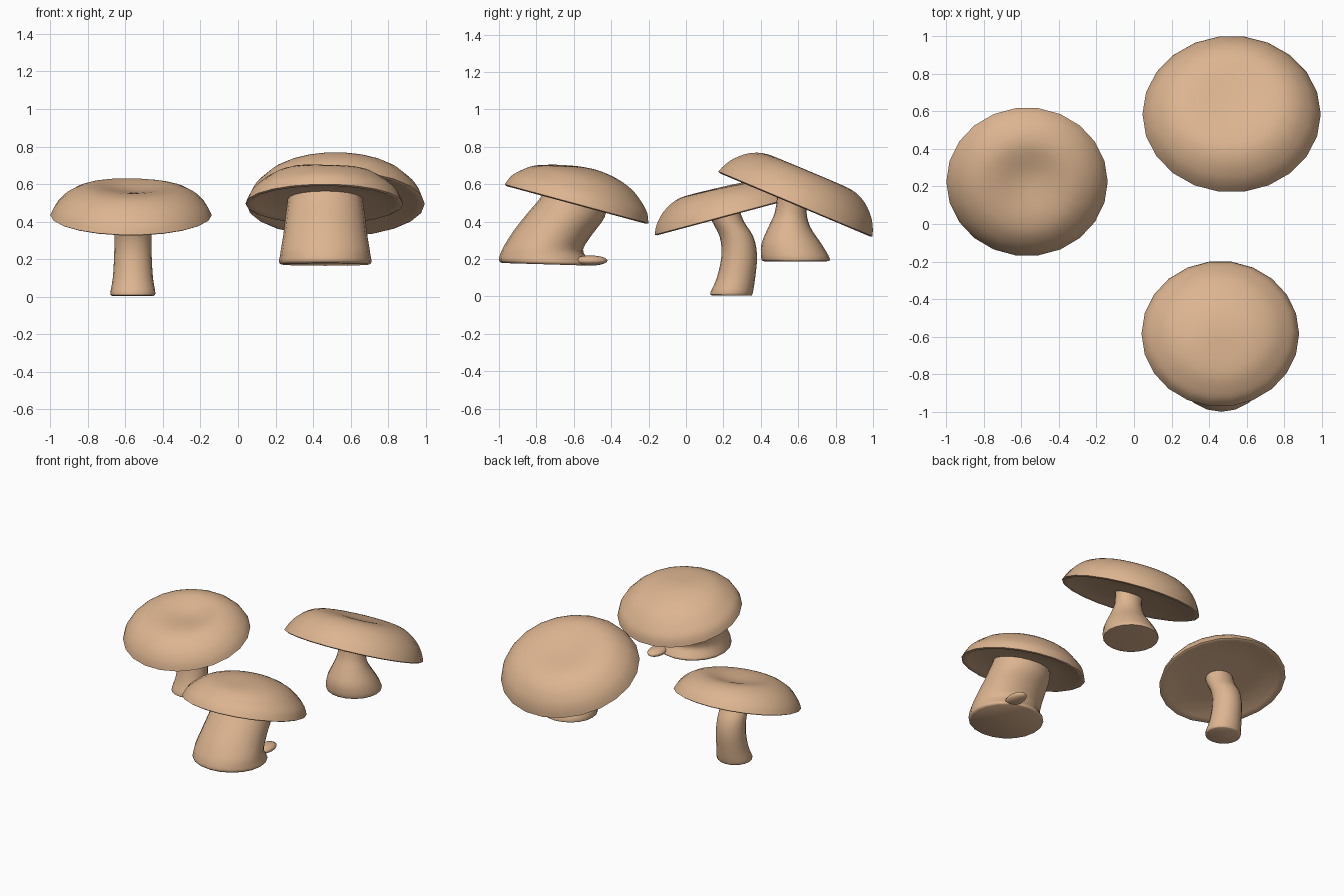
import bpy, bmesh, math
from mathutils import Vector, Matrix

if "Cube" in bpy.data.objects:
    bpy.data.objects.remove(bpy.data.objects["Cube"])

TAN = (0.72, 0.46, 0.28, 1)
mat = bpy.data.materials.new("mushroom tan")
mat.use_nodes = True
mat.diffuse_color = TAN
bsdf = mat.node_tree.nodes["Principled BSDF"]
bsdf.inputs["Base Color"].default_value = TAN
bsdf.inputs["Roughness"].default_value = 0.8


def loft(name, rings, sharp=50):
    """Skin a list of vertex rings and close both ends."""
    bm = bmesh.new()
    loops = [[bm.verts.new(p) for p in ring] for ring in rings]
    for a, b in zip(loops, loops[1:]):
        n = len(a)
        for i in range(n):
            j = (i + 1) % n
            bm.faces.new((a[i], a[j], b[j], b[i]))
    bm.faces.new(loops[0])
    bm.faces.new(loops[-1])
    bmesh.ops.recalc_face_normals(bm, faces=bm.faces)
    mesh = bpy.data.meshes.new(name)
    bm.to_mesh(mesh)
    bm.free()
    mesh.materials.append(mat)
    obj = bpy.data.objects.new(name, mesh)
    bpy.context.collection.objects.link(obj)
    bpy.ops.object.select_all(action="DESELECT")
    obj.select_set(True)
    bpy.context.view_layer.objects.active = obj
    bpy.ops.object.shade_smooth_by_angle(angle=math.radians(sharp))
    return obj


def circle(n):
    return [(math.cos(math.tau * i / n), math.sin(math.tau * i / n)) for i in range(n)]


def smooth(keys, steps=3):
    """Spline through key tuples."""
    keys = [Vector(k) for k in keys]
    out = []
    for i in range(len(keys) - 1):
        p0, p1, p2 = keys[max(i - 1, 0)], keys[i], keys[i + 1]
        p3 = keys[min(i + 2, len(keys) - 1)]
        for s in range(steps):
            t = s / steps
            out.append(p1 + (p2 - p0) * (t / 2)
                       + (2 * p0 - 5 * p1 + 4 * p2 - p3) * (t * t / 2)
                       + (3 * p1 - p0 - 3 * p2 + p3) * (t ** 3 / 2))
    return out + [keys[-1]]


def cap(name, centre, rx, ry, tilt, top, dent):
    """Tilted dome with a shallow dent on top and a slightly hollow underside."""
    dx, dy, depth, size = dent
    frame = Matrix.Translation(centre) @ Matrix.Rotation(math.radians(tilt), 4, "X")
    under = [(0.02, 0.02), (0.5, 0.02), (0.9, 0.006), (0.97, -0.006)]
    rings = []
    for k, (r, h) in enumerate(under + [tuple(p) for p in smooth(top)]):
        ring = []
        for c, s in circle(22):
            x, y, z = c * r * rx, s * r * ry, h
            if k >= len(under):
                z -= depth * math.exp(-((x - dx) ** 2 + (y - dy) ** 2) / size ** 2) * min(1, h / 0.1)
            ring.append(frame @ Vector((x, y, z)))
        rings.append(ring)
    return loft(name, rings, 60)


def stem(name, x, keys, slope=0):
    """Keys run upward as (height, front edge y, back edge y, half width)."""
    rings = []
    for z, y0, y1, w in smooth(keys):
        mid, half = (y0 + y1) / 2, (y1 - y0) / 2
        rings.append([(x + c * w, mid + s * half, z + slope * s * half) for c, s in circle(20)])
    return loft(name, rings)


# Slim mushroom on the right side
cap("slim_cap", (-0.57, 0.225, 0.435), 0.43, 0.41, 15,
    [(1, 0), (0.94, 0.05), (0.81, 0.107), (0.62, 0.15), (0.42, 0.165), (0.2, 0.167), (0.02, 0.167)],
    (0.02, 0.07, 0.045, 0.18))
stem("slim_stem", -0.56,
     [(0.005, 0.14, 0.35, 0.11), (0.02, 0.13, 0.357, 0.12), (0.1, 0.165, 0.37, 0.107),
      (0.22, 0.19, 0.38, 0.1), (0.32, 0.18, 0.36, 0.098), (0.4, 0.14, 0.31, 0.098),
      (0.48, 0.11, 0.28, 0.1)])

# Large mushroom at the back
cap("large_cap", (0.52, 0.585, 0.495), 0.475, 0.452, -22.8,
    [(1, 0), (0.96, 0.045), (0.89, 0.095), (0.76, 0.15), (0.6, 0.185), (0.4, 0.198), (0.2, 0.2), (0.02, 0.2)],
    (0, 0, 0.02, 0.2))
stem("large_stem", 0.52,
     [(0.188, 0.42, 0.75, 0.17), (0.2, 0.403, 0.77, 0.185), (0.28, 0.403, 0.725, 0.165),
      (0.37, 0.44, 0.665, 0.12), (0.45, 0.475, 0.645, 0.095), (0.56, 0.49, 0.65, 0.1)])

# Stout mushroom at the front
cap("stout_cap", (0.46, -0.585, 0.495), 0.42, 0.402, -15.1,
    [(1, 0), (0.95, 0.05), (0.85, 0.095), (0.68, 0.148), (0.45, 0.185), (0.2, 0.203), (0.02, 0.206)],
    (0.02, -0.16, 0.02, 0.14))
stem("stout_stem", 0.465,
     [(0.172, -0.985, -0.52, 0.235), (0.185, -1, -0.51, 0.247), (0.215, -0.995, -0.53, 0.242),
      (0.26, -0.975, -0.55, 0.235), (0.34, -0.925, -0.5, 0.222), (0.43, -0.855, -0.435, 0.212),
      (0.52, -0.78, -0.42, 0.2), (0.58, -0.75, -0.42, 0.2)], -0.03)

# Small nub at the foot of the stout stem
bm = bmesh.new()
bmesh.ops.create_uvsphere(bm, u_segments=16, v_segments=10, radius=1)
for v in bm.verts:
    v.co = Vector((0.585, -0.51, 0.192)) + Vector((v.co.x * 0.055, v.co.y * 0.09, v.co.z * 0.027))
nub_mesh = bpy.data.meshes.new("stem_nub")
bm.to_mesh(nub_mesh)
bm.free()
nub_mesh.materials.append(mat)
nub = bpy.data.objects.new("stem_nub", nub_mesh)
bpy.context.collection.objects.link(nub)
nub_mesh.shade_smooth()
